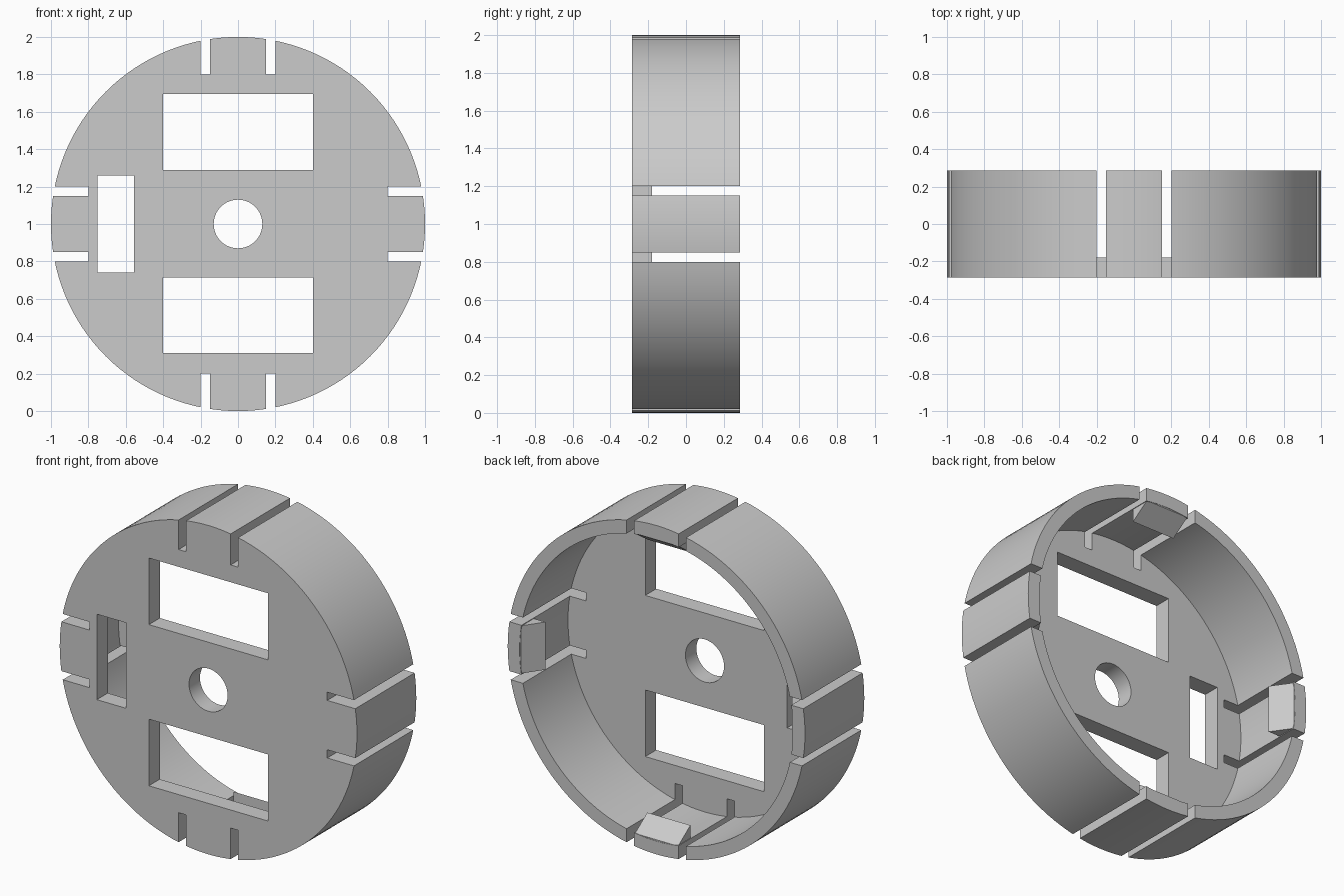
import bpy, bmesh, math
from mathutils import Matrix, Vector

cube = bpy.data.objects.get("Cube")
if cube:
    bpy.data.objects.remove(cube, do_unlink=True)

FRONT, BACK, FLOOR = -0.285, 0.285, -0.18
CENTRE = Vector((0, 0, 1))

grey = bpy.data.materials.new("plain_grey")
grey.use_nodes = True
colour = (0.6, 0.6, 0.6, 1)
grey.diffuse_color = colour
grey.node_tree.nodes["Principled BSDF"].inputs["Base Color"].default_value = colour


def finish(name, bm):
    bmesh.ops.recalc_face_normals(bm, faces=bm.faces)
    mesh = bpy.data.meshes.new(name)
    bm.to_mesh(mesh)
    bm.free()
    mesh.materials.append(grey)
    obj = bpy.data.objects.new(name, mesh)
    bpy.context.collection.objects.link(obj)
    return obj


def disc(name, radius, y0, y1, sides):
    bm = bmesh.new()
    place = Matrix.Translation((0, (y0 + y1) / 2, 1)) @ Matrix.Rotation(math.pi / 2, 4, "X")
    bmesh.ops.create_cone(bm, cap_ends=True, segments=sides, radius1=radius,
                          radius2=radius, depth=y1 - y0, matrix=place)
    return finish(name, bm)


def block(name, x0, x1, z0, z1):
    bm = bmesh.new()
    place = Matrix.Translation(((x0 + x1) / 2, 0, (z0 + z1) / 2))
    bmesh.ops.create_cube(bm, size=1, matrix=place @ Matrix.Diagonal((x1 - x0, 1, z1 - z0, 1)))
    return finish(name, bm)


# Round housing, with its hollow, windows, bore and slots as cutters
housing = disc("housing", 1, FRONT, BACK, 128)
cutters = [
    disc("hollow_cutter", 0.92, FLOOR, 0.5, 128),
    disc("bore_cutter", 0.13, -0.5, 0.5, 48),
    block("upper_window_cutter", -0.4, 0.4, 1.29, 1.695),
    block("lower_window_cutter", -0.4, 0.4, 0.31, 0.715),
    block("side_window_cutter", -0.75, -0.555, 0.74, 1.26),
]
for s in (-1, 1):
    a, b = sorted((s * 0.15, s * 0.2))
    for lo, hi in ((-1.1, -0.8), (0.8, 1.1)):
        cutters.append(block("slot_cutter", a, b, 1 + lo, 1 + hi))
        cutters.append(block("slot_cutter", lo, hi, 1 + a, 1 + b))

bpy.context.view_layer.objects.active = housing
for cutter in cutters:
    mod = housing.modifiers.new("cut", "BOOLEAN")
    mod.operation = "DIFFERENCE"
    mod.solver = "EXACT"
    mod.object = cutter
    bpy.ops.object.modifier_apply(modifier=mod.name)
    bpy.data.objects.remove(cutter, do_unlink=True)

bpy.ops.object.select_all(action="DESELECT")
housing.select_set(True)
bpy.ops.object.shade_smooth_by_angle(angle=math.radians(30))

# Wedge-shaped catches inside the four spring tabs
profile = [(0.912, 0.283), (0.83, 0.165), (0.935, 0.165), (0.935, 0.283)]
for i, side in enumerate(("top", "left", "bottom", "right")):
    bm = bmesh.new()
    turn = Matrix.Rotation(i * math.pi / 2, 4, "Y")
    face = bm.faces.new([bm.verts.new(CENTRE + turn @ Vector((-0.145, y, r))) for r, y in profile])
    out = bmesh.ops.extrude_face_region(bm, geom=[face])
    verts = [v for v in out["geom"] if isinstance(v, bmesh.types.BMVert)]
    bmesh.ops.translate(bm, verts=verts, vec=turn @ Vector((0.29, 0, 0)))
    finish(side + "_catch", bm)
